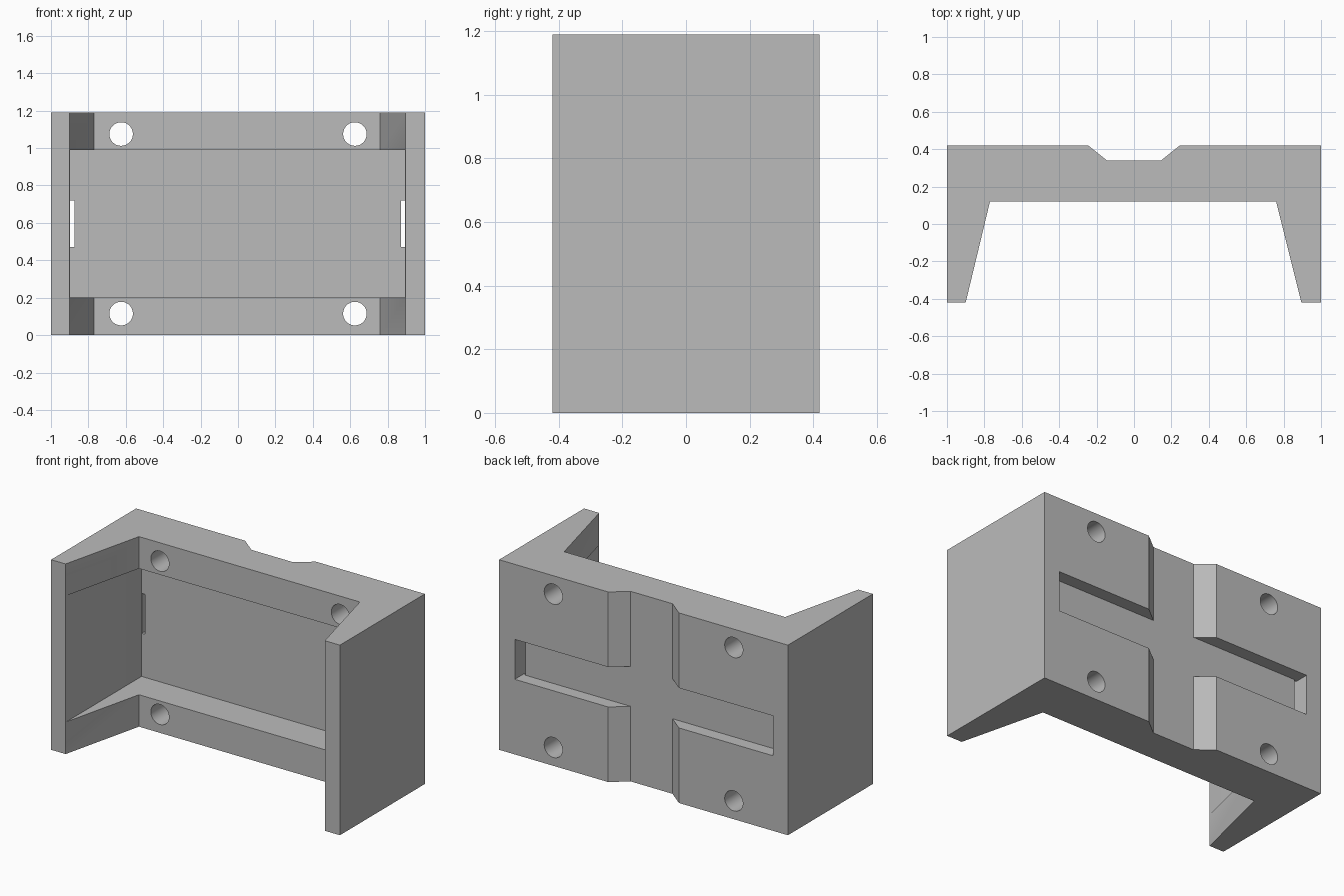
import bpy
import bmesh
from mathutils import Matrix

cube = bpy.data.objects.get("Cube")
if cube:
    bpy.data.objects.remove(cube, do_unlink=True)

HEIGHT = 1.19
BACK, FRONT = 0.42, -0.42
FLOOR = 0.34          # depth of the grooves in the back
POCKET = 0.33         # depth of the recess in the front

grey = bpy.data.materials.new("plain grey")
grey.use_nodes = True
grey.diffuse_color = (0.5, 0.5, 0.5, 1)
grey.node_tree.nodes["Principled BSDF"].inputs["Base Color"].default_value = (0.5, 0.5, 0.5, 1)


def add_object(name, bm):
    bmesh.ops.recalc_face_normals(bm, faces=bm.faces)
    mesh = bpy.data.meshes.new(name)
    bm.to_mesh(mesh)
    bm.free()
    mesh.materials.append(grey)
    obj = bpy.data.objects.new(name, mesh)
    bpy.context.collection.objects.link(obj)
    return obj


def prism(name, outline, bottom, top):
    """Extrude an outline in plan from bottom to top."""
    bm = bmesh.new()
    face = bm.faces.new([bm.verts.new((x, y, bottom)) for x, y in outline])
    grown = bmesh.ops.extrude_face_region(bm, geom=[face])["geom"]
    verts = [v for v in grown if isinstance(v, bmesh.types.BMVert)]
    bmesh.ops.translate(bm, verts=verts, vec=(0, 0, top - bottom))
    return add_object(name, bm)


def cut(target, cutter):
    cutter.hide_render = True
    mod = target.modifiers.new(cutter.name, "BOOLEAN")
    mod.operation = "DIFFERENCE"
    mod.solver = "EXACT"
    mod.object = cutter
    bpy.context.view_layer.objects.active = target
    bpy.ops.object.modifier_apply(modifier=mod.name)
    bpy.data.objects.remove(cutter, do_unlink=True)


# Bracket: back plate, two tapered arms and the upright channel in the back
bracket = prism("bracket_body", [
    (-1, FRONT), (-0.9, FRONT), (-0.77, 0.12), (0.76, 0.12), (0.895, FRONT), (1, FRONT),
    (1, BACK), (0.245, BACK), (0.145, FLOOR), (-0.145, FLOOR), (-0.245, BACK), (-1, BACK),
], 0, HEIGHT)

# Front recess between the upper and lower ledges
cut(bracket, prism("front_recess", [
    (-0.899, -0.6), (0.894, -0.6), (0.894, POCKET), (-0.899, POCKET)], 0.2, 0.99))

# Cross slot in the back, breaking through into the recess at both ends
cut(bracket, prism("cross_slot", [
    (-0.897, 0.3), (-0.875, 0.3), (-0.875, FLOOR), (0.872, FLOOR), (0.872, 0.3),
    (0.892, 0.3), (0.892, 0.6), (-0.897, 0.6)], 0.47, 0.72))

# Four round screw holes
for x in (-0.625, 0.625):
    for z in (0.115, 1.075):
        bm = bmesh.new()
        bmesh.ops.create_cone(bm, cap_ends=True, segments=48, radius1=0.063,
                              radius2=0.063, depth=1)
        bmesh.ops.rotate(bm, verts=bm.verts, matrix=Matrix.Rotation(1.5707963, 3, "X"))
        bmesh.ops.translate(bm, verts=bm.verts, vec=(x, 0.3, z))
        cut(bracket, add_object("screw_hole", bm))

# Smooth hole walls, crisp edges elsewhere
bpy.ops.object.select_all(action="DESELECT")
bracket.select_set(True)
bpy.context.view_layer.objects.active = bracket
bpy.ops.object.shade_smooth_by_angle(angle=0.5)
